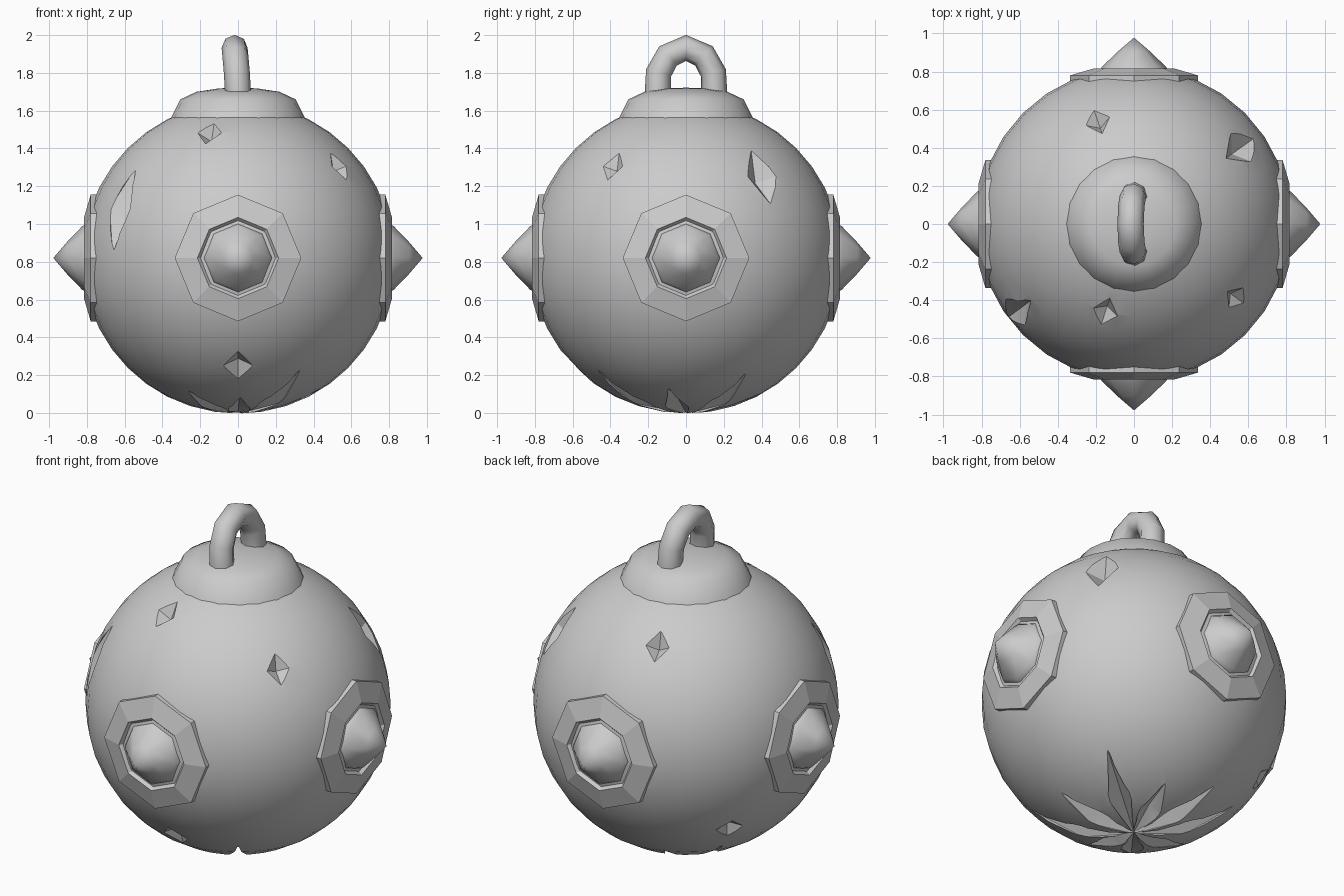
import bpy, bmesh
from math import sin, cos, pi, radians, asin, sqrt
from mathutils import Vector, Matrix

if "Cube" in bpy.data.objects:
    bpy.data.objects.remove(bpy.data.objects["Cube"])

R, CZ = 0.824, 0.82
CENTRE = Vector((0, 0, CZ))


def new_object(name, bm):
    bmesh.ops.recalc_face_normals(bm, faces=bm.faces)
    me = bpy.data.meshes.new(name)
    bm.to_mesh(me)
    bm.free()
    ob = bpy.data.objects.new(name, me)
    bpy.context.collection.objects.link(ob)
    return ob


def activate(ob):
    bpy.ops.object.select_all(action='DESELECT')
    ob.select_set(True)
    bpy.context.view_layer.objects.active = ob


def lathe(name, profile, sides, matrix=Matrix()):
    """Revolve (radius, height) points round local z; radius 0 closes in a tip."""
    bm = bmesh.new()
    rings = []
    for r, h in profile:
        n = 1 if r == 0 else sides
        rings.append([bm.verts.new((r * cos(2 * pi * i / sides), r * sin(2 * pi * i / sides), h))
                      for i in range(n)])
    for a, b in zip(rings, rings[1:]):
        for i in range(sides):
            j = (i + 1) % sides
            if len(b) == 1:
                bm.faces.new((a[i], a[j], b[0]))
            else:
                bm.faces.new((a[i], a[j], b[j], b[i]))
    ob = new_object(name, bm)
    ob.data.transform(matrix)
    return ob


def gouge(direction, along, half_len, half_wid, depth):
    """Diamond cutter whose four rim corners lie on the ball surface."""
    n = Vector(direction).normalized()
    t = (Vector(along) - n * n.dot(Vector(along))).normalized()
    s = n.cross(t)
    bm = bmesh.new()
    rim = [bm.verts.new(CENTRE + (n + v).normalized() * (R + 0.003)) for v in
           (t * half_len / R, s * half_wid / R, -t * half_len / R, -s * half_wid / R)]
    low = bm.verts.new(CENTRE + n * (R - depth))
    high = bm.verts.new(CENTRE + n * (R + 0.15))
    for i in range(4):
        bm.faces.new((rim[i], rim[(i + 1) % 4], high))
        bm.faces.new((rim[(i + 1) % 4], rim[i], low))
    ob = new_object("gouge_cutter", bm)
    ob.hide_render = True
    return ob


# Ball body
bm = bmesh.new()
bmesh.ops.create_uvsphere(bm, u_segments=32, v_segments=20, radius=R)
bmesh.ops.translate(bm, verts=bm.verts, vec=CENTRE)
ball = new_object("ball_body", bm)

# Scratches: x, y, z offset from centre, half length, half width, depth
cutters = []
for x, y, z, hl, hw, d in [(-.62, -.46, .26, .25, .09, .08), (.56, .40, .43, .18, .10, .08),
                           (-.19, .54, .59, .10, .07, .06), (-.15, -.46, .66, .10, .07, .06),
                           (.54, -.39, .49, .10, .07, .05), (0, -.59, -.57, .11, .085, .06),
                           (-.56, .39, -.45, .08, .09, .05)]:
    cutters.append(gouge((x, y, z), (0, 0, 1), hl, hw, d))

# Petal-shaped gashes spreading from the underside
for az, length in [(35, .56), (-55, .58), (112, .49), (146, .55), (-12, .45),
                   (75, .40), (190, .42), (232, .43), (-88, .36)]:
    a = radians(az)
    out = Vector((cos(a), sin(a), 0))
    tip = asin(length / R)
    mid = tip / 2 - 0.01
    n = out * sin(mid) - Vector((0, 0, 1)) * cos(mid)
    cutters.append(gouge(n, out, R * (tip / 2 + 0.03), .065, .055))

activate(ball)
for c in cutters:
    m = ball.modifiers.new("cut", 'BOOLEAN')
    m.operation, m.solver, m.object = 'DIFFERENCE', 'EXACT', c
    bpy.ops.object.modifier_apply(modifier=m.name)
for c in cutters:
    bpy.data.objects.remove(c)
bpy.ops.object.shade_smooth_by_angle(angle=radians(25))

# Octagonal plates and spikes on four sides
for k, side in enumerate(("right", "back", "left", "front")):
    mat = (Matrix.Translation(CENTRE) @ Matrix.Rotation(k * pi / 2, 4, 'Z')
           @ Matrix.Rotation(pi / 2, 4, 'Y'))
    lathe(side + "_plate", [(.30, .70), (.335, .745), (.335, .78), (.215, .815), (.187, .785)], 8, mat)
    spike = lathe(side + "_spike", [(.187, .77), (.187, .79), (.168, .825), (.085, .905), (0, .978)], 8, mat)
    activate(spike)
    bpy.ops.object.shade_smooth()

# Top cap
cap = lathe("top_cap", [(.33, 1.53), (.355, 1.56), (.305, 1.66), (.22, 1.70), (.10, 1.718), (0, 1.722)], 20)
activate(cap)
bpy.ops.object.shade_smooth_by_angle(angle=radians(45))

# Hanging loop, leaning slightly to one side
half = [(0, .150, 1.69), (-.006, .145, 1.80), (-.014, .095, 1.89)]
path = [(x, -y, z) for x, y, z in half] + [(-.018, 0, 1.932)] + half[::-1]
curve = bpy.data.curves.new("loop_path", 'CURVE')
curve.dimensions = '3D'
curve.bevel_depth = 0.069
curve.bevel_resolution = 2
curve.use_fill_caps = True
sp = curve.splines.new('POLY')
sp.points.add(len(path) - 1)
for p, co in zip(sp.points, path):
    p.co = (*co, 1)
loop = bpy.data.objects.new("hanging_loop", curve)
bpy.context.collection.objects.link(loop)
activate(loop)
bpy.ops.object.convert(target='MESH')
bpy.ops.object.shade_smooth_by_angle(angle=radians(50))
